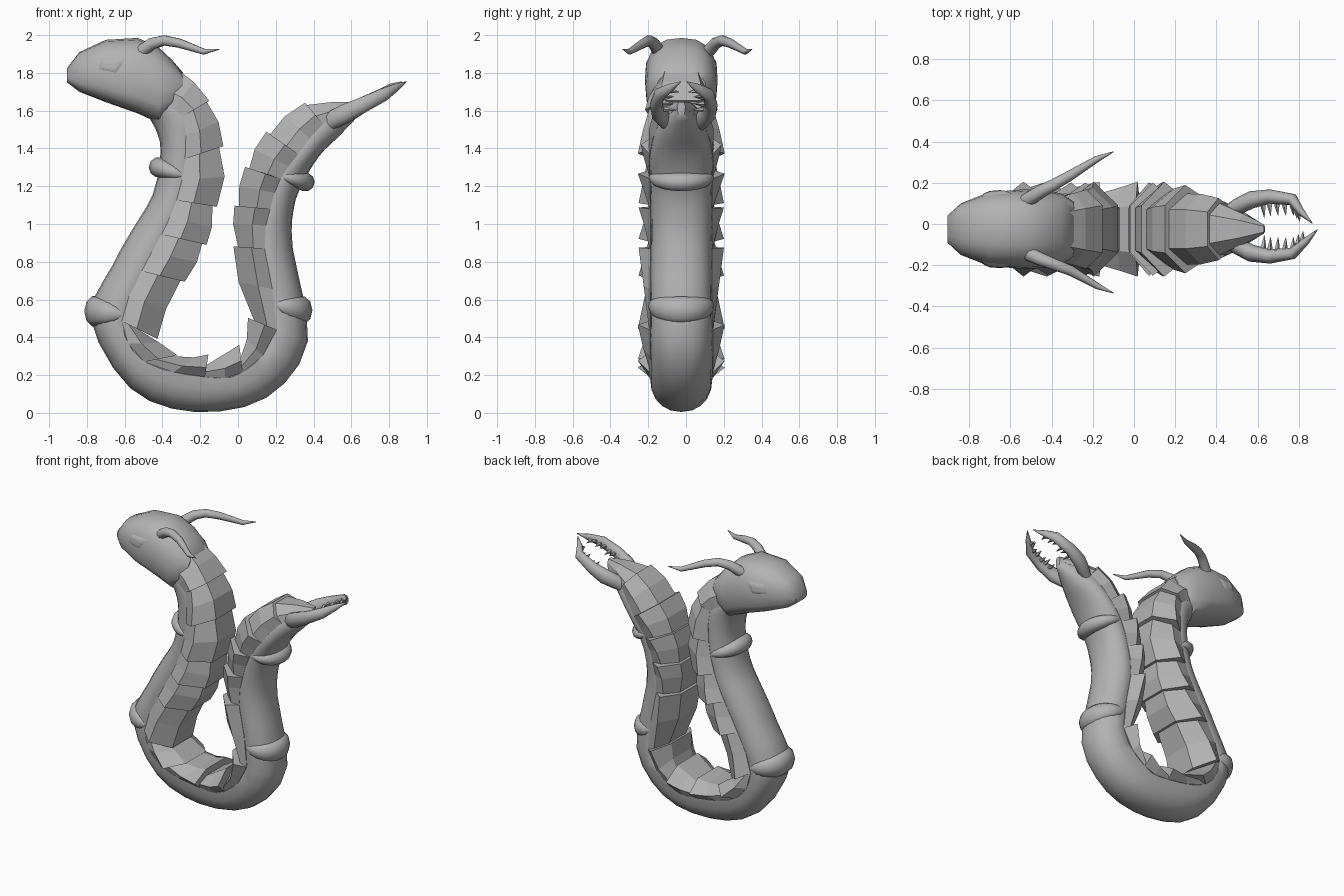
import bpy, bmesh, math
from mathutils import Vector
from mathutils.bvhtree import BVHTree

if "Cube" in bpy.data.objects:
    bpy.data.objects.remove(bpy.data.objects["Cube"])

Y0 = -0.025  # symmetry plane of the creature
grey = bpy.data.materials.new("stone_grey")
grey.diffuse_color = (0.45, 0.45, 0.45, 1)
grey.use_nodes = True
grey.node_tree.nodes["Principled BSDF"].inputs["Base Color"].default_value = grey.diffuse_color

# belly x,z | seam x,z | ridge x,z | half width, from head to tail
STATIONS = [
    (-.50, 1.60, -.39, 1.62, -.31, 1.81, .150), (-.44, 1.51, -.29, 1.57, -.165, 1.645, .165),
    (-.41, 1.385, -.28, 1.345, -.10, 1.405, .165), (-.45, 1.16, -.325, 1.125, -.135, 1.095, .162),
    (-.56, .97, -.405, .945, -.19, .895, .162), (-.665, .78, -.51, .75, -.305, .70, .162),
    (-.78, .50, -.615, .485, -.525, .44, .165), (-.57, .13, -.495, .27, -.345, .30, .165),
    (-.23, .005, -.175, .19, -.165, .255, .165), (.15, .08, .025, .215, .015, .295, .165),
    (.37, .38, .205, .44, .085, .49, .165), (.29, .87, .14, .87, .0, .88, .162),
    (.295, 1.08, .17, 1.08, .005, 1.095, .162), (.34, 1.21, .225, 1.24, .06, 1.295, .165),
    (.43, 1.36, .32, 1.37, .17, 1.475, .165), (.53, 1.46, .45, 1.53, .365, 1.63, .12),
    (.635, 1.57, .63, 1.61, .63, 1.645, .020)]
FLARE = {1: .015, 6: .11, 7: .025, 8: .055, 9: .065, 10: .035, 15: .015, 16: 0}
SIDE_FLARE = {1: .02, 14: .042, 15: .035, 16: .01}
BULGE = {3: .02, 11: .025}


def station(t):
    """Catmull-Rom interpolation of the stations: belly, seam, ridge, half width."""
    n = len(STATIONS) - 1
    i = min(int(t), n - 1)
    f = t - i
    a, b, c, d = (STATIONS[min(max(k, 0), n)] for k in (i - 1, i, i + 1, i + 2))
    v = [.5 * (2 * q + (r - p) * f + (2 * p - 5 * q + 4 * r - s) * f * f
               + (3 * q - p - 3 * r + s) * f ** 3) for p, q, r, s in zip(a, b, c, d)]
    at = lambda k: Vector((v[k], Y0, v[k + 1]))
    return at(0), at(2), at(4), v[6]


def make(name, bm, smooth=None):
    bmesh.ops.recalc_face_normals(bm, faces=bm.faces[:])
    me = bpy.data.meshes.new(name)
    bm.to_mesh(me)
    bm.free()
    ob = bpy.data.objects.new(name, me)
    bpy.context.collection.objects.link(ob)
    me.materials.append(grey)
    if smooth:
        bpy.ops.object.select_all(action='DESELECT')
        bpy.context.view_layer.objects.active = ob
        ob.select_set(True)
        bpy.ops.object.shade_smooth_by_angle(angle=math.radians(smooth))
    return ob


def loft(bm, rings, closed=True):
    loops = [[bm.verts.new(p) for p in r] for r in rings]
    n = len(loops[0])
    for a, b in zip(loops, loops[1:]):
        for k in range(n if closed else n - 1):
            bm.faces.new((a[k], a[(k + 1) % n], b[(k + 1) % n], b[k]))
    if closed:
        bm.faces.new(loops[0])
        bm.faces.new(loops[-1])


def tube(bm, pts, radii, sides=10, tall=1):
    """Tapered tube through points, optionally taller than wide."""
    pts = [Vector(p) for p in pts]
    rings = []
    for i, (p, r) in enumerate(zip(pts, radii)):
        d = (pts[min(i + 1, len(pts) - 1)] - pts[max(i - 1, 0)]).normalized()
        ref = Vector((0, 0, 1)) if abs(d.z) < .9 else Vector((1, 0, 0))
        u = d.cross(ref).normalized()
        w = d.cross(u) * tall
        rings.append([p + (u * math.cos(a) + w * math.sin(a)) * r
                      for a in (math.tau * k / sides for k in range(sides))])
    loft(bm, rings)


def spow(v, e):
    return math.copysign(abs(v) ** e, v)


# smooth rounded body
bm = bmesh.new()
rings = []
for k in range((len(STATIONS) - 1) * 3 + 1):
    B, S, R, w = station(k / 3)
    ring = [S + (B - S) * math.sin(a) ** .9 + Vector((0, w * spow(math.cos(a), .9), 0))
            for a in (math.pi * j / 10 for j in range(11))]
    top = S.lerp(R, .5)
    ring += [top - Vector((0, w * .7, 0)), top + Vector((0, w * .7, 0))]
    rings.append(ring)
loft(bm, rings)
make("body", bm, 50)

# overlapping back plates, each flaring toward the tail
bm = bmesh.new()
for i in range(len(STATIONS) - 1):
    flare = FLARE.get(i + 1, .024)
    side_flare = SIDE_FLARE.get(i + 1, .058)
    rings = []
    for f in (0, .5, 1):
        B, S, R, w = station(i + f)
        if 6 <= i <= 8:  # straight ridges around the bottom bend
            R = station(i)[2].lerp(station(i + 1)[2], f)
        out = flare * (f ** .3 if flare < .05 else f) + (BULGE.get(i + 1, 0) if f == .5 else 0)
        R = R + (R - S).normalized() * out
        M = S.lerp(R, .42)
        g = w / .165
        half = [(S, w * 1.01), (M, (.172 + side_flare * f) * g), (R, (.095 + .02 * f) * g)]
        rings.append([p + Vector((0, y, 0)) for p, y in half]
                     + [p - Vector((0, y, 0)) for p, y in reversed(half)])
    loft(bm, rings)
make("back_plates", bm)

# raised bands across the belly: position along body, thickness, reach, height
bm = bmesh.new()
for t, r, push, tall in ((2.4, .055, 1.0, 1), (5.87, .06, .84, 1.4),
                         (10.33, .056, .85, 1.35), (13.1, .05, 1.08, 1)):
    B, S, R, w = station(t)
    arc = [math.pi * j / 12 for j in range(13)]
    tube(bm, [S + (B - S) * push * math.sin(a) + Vector((0, w * .93 * math.cos(a), 0)) for a in arc],
         [r * (.25 + .75 * math.sin(a) ** .8) if 0 < a < 3.14 else r * .2 for a in arc], tall=tall)
make("belly_bands", bm, 60)

# head: x, top, bottom, half width
HEAD = [(-.905, 1.825, 1.75, .065), (-.84, 1.91, 1.70, .125), (-.70, 1.975, 1.645, .18),
        (-.53, 1.985, 1.585, .193), (-.42, 1.935, 1.535, .187), (-.35, 1.87, 1.59, .172),
        (-.29, 1.80, 1.66, .13)]
bm = bmesh.new()
rings = []
for x, zt, zb, w in HEAD:
    zc = zb + .45 * (zt - zb)
    ring = []
    for k in range(20):
        a = math.tau * k / 20
        s = math.sin(a)
        z = zc + ((zt - zc) * spow(s, .9) if s > 0 else (zc - zb) * spow(s, .6))
        ring.append(Vector((x, Y0 + w * spow(math.cos(a), .75), z)))
    rings.append(ring)
loft(bm, rings)
head_tree = BVHTree.FromBMesh(bm)
make("head", bm, 45)

# eyes: thin plates following the sides of the head
EYE = [Vector(p) for p in ((-.74, 1.82), (-.72, 1.88), (-.595, 1.875), (-.645, 1.80))]
bm = bmesh.new()
for side in (-1, 1):
    grid = []
    for i in range(9):
        lo, hi = EYE[0].lerp(EYE[3], i / 8), EYE[1].lerp(EYE[2], i / 8)
        row = []
        for j in range(8):
            q = lo.lerp(hi, j / 7)
            p = head_tree.ray_cast(Vector((q.x, Y0 + side, q.y)), Vector((0, -side, 0)))[0]
            rim = i in (0, 8) or j in (0, 7)
            row.append(p + Vector((0, side * (.002 if rim else .008), 0)))
        grid.append(row)
    loft(bm, grid, closed=False)
make("eyes", bm, 60)

# curved horns
bm = bmesh.new()
HORN = [(-.56, 1.875), (-.51, 1.915), (-.455, 1.955), (-.39, 1.972), (-.31, 1.957), (-.18, 1.912), (-.10, 1.925)]
for ys in ((.085, .12, .155, .19, .235, .315, .35), (-.115, -.145, -.17, -.195, -.225, -.30, -.335)):
    tube(bm, [(x, y, z) for (x, z), y in zip(HORN, ys)], (.034, .035, .032, .028, .025, .016, .002))
make("horns", bm, 60)

# tail pincers with inward teeth
JAW = [(.43, .07, 1.50), (.50, .095, 1.55), (.57, .13, 1.585), (.66, .145, 1.63),
       (.77, .13, 1.685), (.835, .07, 1.722), (.89, .015, 1.753)]
jaws, teeth = bmesh.new(), bmesh.new()
for side in (-1, 1):
    pts = [Vector((x - (.025 if side > 0 and x > .8 else 0), -.012 + side * y, z)) for x, y, z in JAW]
    tube(jaws, pts, (.02, .04, .042, .035, .029, .018, .002), tall=1.25)
    for k in range(7):
        t = 2.6 + k * .34
        p = pts[int(t)].lerp(pts[int(t) + 1], t % 1)
        tip = p + Vector((.008, -side * (.098 - .005 * k), -.01 + .02 * (k % 2)))
        tube(teeth, [p, p.lerp(tip, .5), tip], (.016, .012, .001), 5)
make("tail_pincers", jaws, 60)
make("pincer_teeth", teeth)
